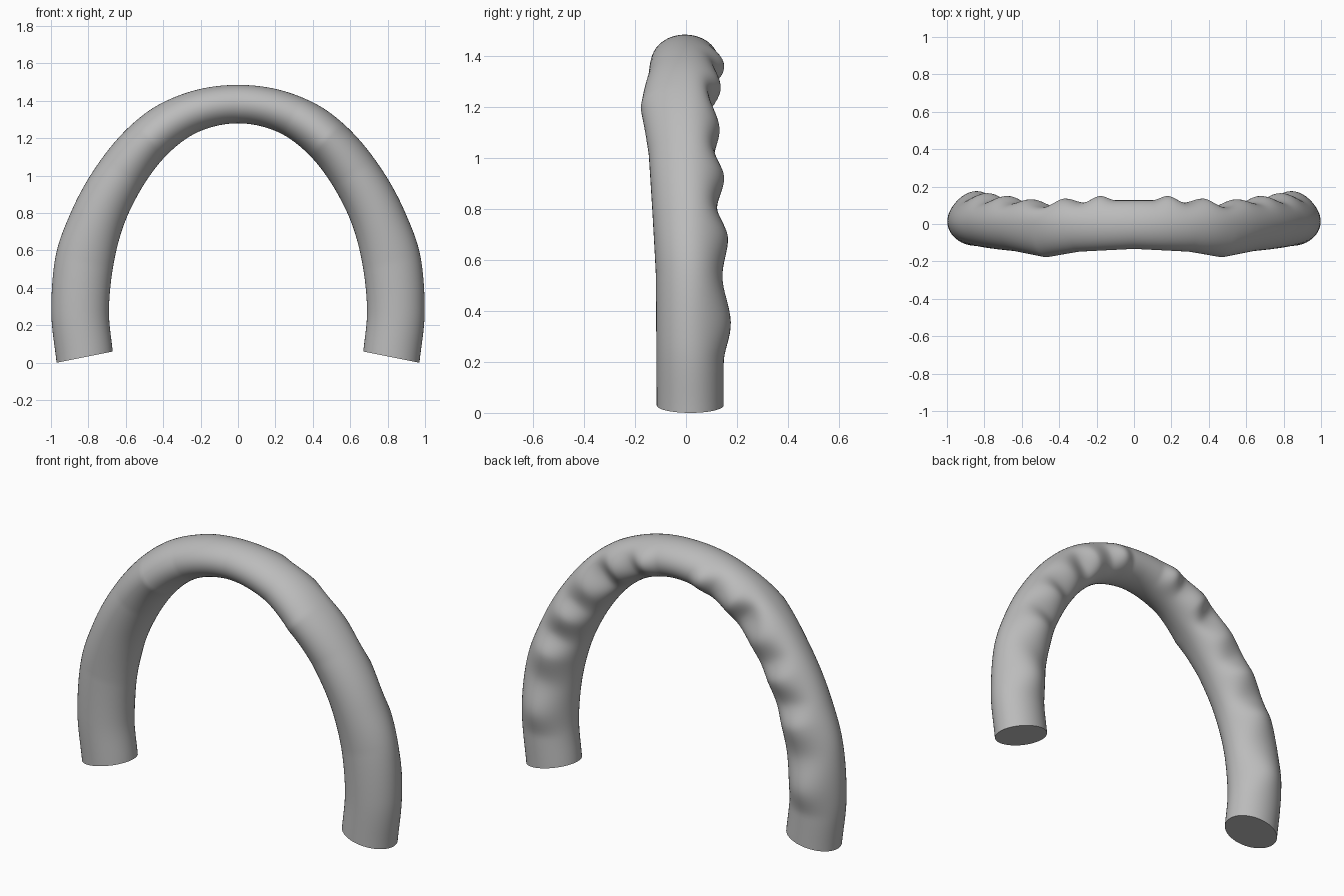
import bpy, bmesh, math

cube = bpy.data.objects.get("Cube")
if cube:
    bpy.data.objects.remove(cube, do_unlink=True)

# Grip stations from foot to crown: outer x, outer z, inner x, inner z
rows = [(.97, 0, .67, .06), (.998, .27, .69, .27), (.975, .57, .67, .5),
        (.895, .8, .62, .71), (.79, 1, .545, .88), (.65, 1.19, .45, 1.03),
        (.5, 1.33, .35, 1.14), (.35, 1.415, .24, 1.22), (.18, 1.468, .12, 1.265),
        (0, 1.485, 0, 1.28)]
LAST = len(rows) - 1
before = tuple(2 * a - b for a, b in zip(rows[0], rows[1]))
after = tuple(v * s for v, s in zip(rows[-2], (-1, 1, -1, 1)))
padded = [before] + rows + [after]

# Depth of front ridge and of the finger ripples on the back: station, y
front_keys = [(0, -.115), (2, -.118), (3, -.13), (4.4, -.146), (5.65, -.178),
              (7, -.148), (9, -.133)]
back_keys = [(0, .148), (.7, .148), (1.3, .176), (2, .143), (2.65, .165),
             (3.25, .122), (3.9, .15), (4.45, .112), (5, .132), (5.8, .09),
             (6.45, .136), (7.2, .114), (7.8, .15), (8.35, .127), (9, .127)]


def keyed(keys, t, smooth):
    for (a, va), (b, vb) in zip(keys, keys[1:]):
        if t <= b:
            f = (t - a) / (b - a)
            if smooth:
                f = f * f * (3 - 2 * f)
            return va + (vb - va) * f
    return keys[-1][1]


def station(t):
    """Catmull-Rom interpolation of the outer and inner edges."""
    i = min(int(t), LAST - 1)
    f = t - i
    p = padded[i:i + 4]
    return [.5 * (2 * b + (c - a) * f + (2 * a - 5 * b + 4 * c - d) * f * f
                  + (3 * b - a - 3 * c + d) * f ** 3) for a, b, c, d in zip(*p)]


def ring(bm, t, sides=48):
    ox, oz, ix, iz = station(t)
    mid = .017 - .022 * t / LAST
    base = .148 - .021 * t / LAST
    front, back = keyed(front_keys, t, False), keyed(back_keys, t, True)
    verts = []
    for k in range(sides):
        a = math.tau * k / sides
        c, s = math.cos(a), math.sin(a)
        if s > 0:
            y = mid + (base - mid + (back - base) * s * s) * s
        else:
            y = mid + (mid - front) * s
        u = (1 + c) / 2
        verts.append(bm.verts.new((ix + (ox - ix) * u, y, iz + (oz - iz) * u)))
    return verts


# Half of the arched grip, mirrored at the crown
bm = bmesh.new()
STEPS = 108
rings = [ring(bm, LAST * i / STEPS) for i in range(STEPS + 1)]
for r, q in zip(rings, rings[1:]):
    for k in range(len(r)):
        n = (k + 1) % len(r)
        bm.faces.new((r[k], r[n], q[n], q[k]))
bm.faces.new(rings[0])
bmesh.ops.recalc_face_normals(bm, faces=bm.faces)
# The open crown end makes the direction ambiguous, so check the foot cap
cap = min(bm.faces, key=lambda f: f.calc_center_median().z if len(f.verts) > 4 else 9)
if cap.normal.z > 0:
    bmesh.ops.reverse_faces(bm, faces=bm.faces)
mesh = bpy.data.meshes.new("arched_grip")
bm.to_mesh(mesh)
bm.free()
grip = bpy.data.objects.new("arched_grip", mesh)
bpy.context.collection.objects.link(grip)

# Plain grey finish
mat = bpy.data.materials.new("plain_grey")
mat.use_nodes = True
color = (.5, .5, .5, 1)
mat.diffuse_color = color
mat.node_tree.nodes["Principled BSDF"].inputs["Base Color"].default_value = color
mesh.materials.append(mat)

bpy.ops.object.select_all(action='DESELECT')
grip.select_set(True)
bpy.context.view_layer.objects.active = grip
mirror = grip.modifiers.new("mirror", 'MIRROR')
mirror.use_clip = True
bpy.ops.object.modifier_apply(modifier=mirror.name)
bpy.ops.object.shade_smooth_by_angle(angle=math.radians(40))
